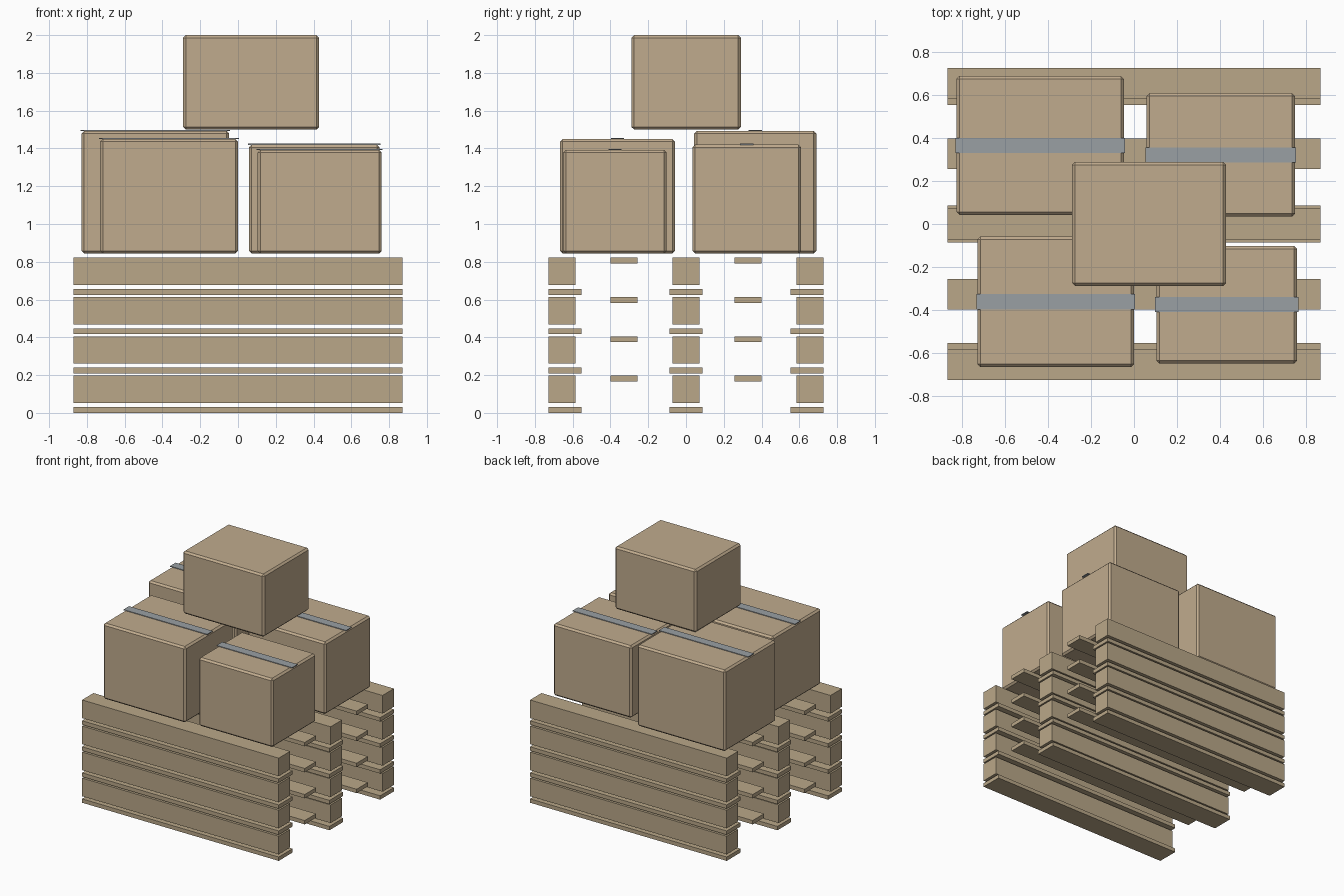
import bpy

if "Cube" in bpy.data.objects:
    bpy.data.objects.remove(bpy.data.objects["Cube"])


def material(name, rgb):
    mat = bpy.data.materials.new(name)
    mat.diffuse_color = (*rgb, 1)
    mat.use_nodes = True
    mat.node_tree.nodes["Principled BSDF"].inputs["Base Color"].default_value = mat.diffuse_color
    return mat


WOOD = material("pallet_wood", (0.49, 0.39, 0.25))
CARD = material("cardboard", (0.53, 0.41, 0.27))
TAPE = material("tape_grey", (0.32, 0.35, 0.37))


def block(name, x, y, z, mat, bevel=0):
    """Box from (min, max) ranges, with an optional chamfer."""
    ranges = (x, y, z)
    bpy.ops.mesh.primitive_cube_add(size=1, location=[(a + b) / 2 for a, b in ranges])
    ob = bpy.context.object
    ob.name = name
    ob.scale = [b - a for a, b in ranges]
    bpy.ops.object.transform_apply(location=False, rotation=False, scale=True)
    ob.data.materials.append(mat)
    if bevel:
        mod = ob.modifiers.new("chamfer", 'BEVEL')
        mod.width = bevel
        mod.segments = 1
    return ob


# Stack of four pallets
LENGTH = (-0.87, 0.87)
for i in range(4):
    z = i * 0.2083
    for side, runner, stringer in (
            ("front", (-0.728, -0.554), (-0.728, -0.584)),
            ("middle", (-0.087, 0.087), (-0.072, 0.072)),
            ("back", (0.554, 0.728), (0.584, 0.728))):
        block(f"pallet_{i + 1}_{side}_runner", LENGTH, runner, (z, z + 0.031), WOOD)
        block(f"pallet_{i + 1}_{side}_stringer", LENGTH, stringer, (z + 0.052, z + 0.197), WOOD)
    for side, y in (("front", (-0.399, -0.256)), ("back", (0.256, 0.399))):
        block(f"pallet_{i + 1}_{side}_slat", LENGTH, y, (z + 0.166, z + 0.197), WOOD)

# Four taped cartons and one loose carton on top
CARTONS = (
    ("back_left", (-0.828, -0.047), (0.043, 0.69), (0.844, 1.493), True),
    ("front_left", (-0.73, 0.0), (-0.667, -0.058), (0.844, 1.45), True),
    ("back_right", (0.058, 0.75), (0.034, 0.61), (0.844, 1.42), True),
    ("front_right", (0.104, 0.761), (-0.65, -0.102), (0.844, 1.392), True),
    ("top", (-0.29, 0.43), (-0.288, 0.29), (1.499, 2.0), False),
)
for name, x, y, z, taped in CARTONS:
    block(name + "_carton", x, y, z, CARD, bevel=0.014)
    if taped:
        mid = (y[0] + y[1]) / 2
        block(name + "_tape", (x[0] - 0.005, x[1] + 0.005), (mid - 0.035, mid + 0.035),
              (z[1] - 0.0005, z[1] + 0.005), TAPE)
